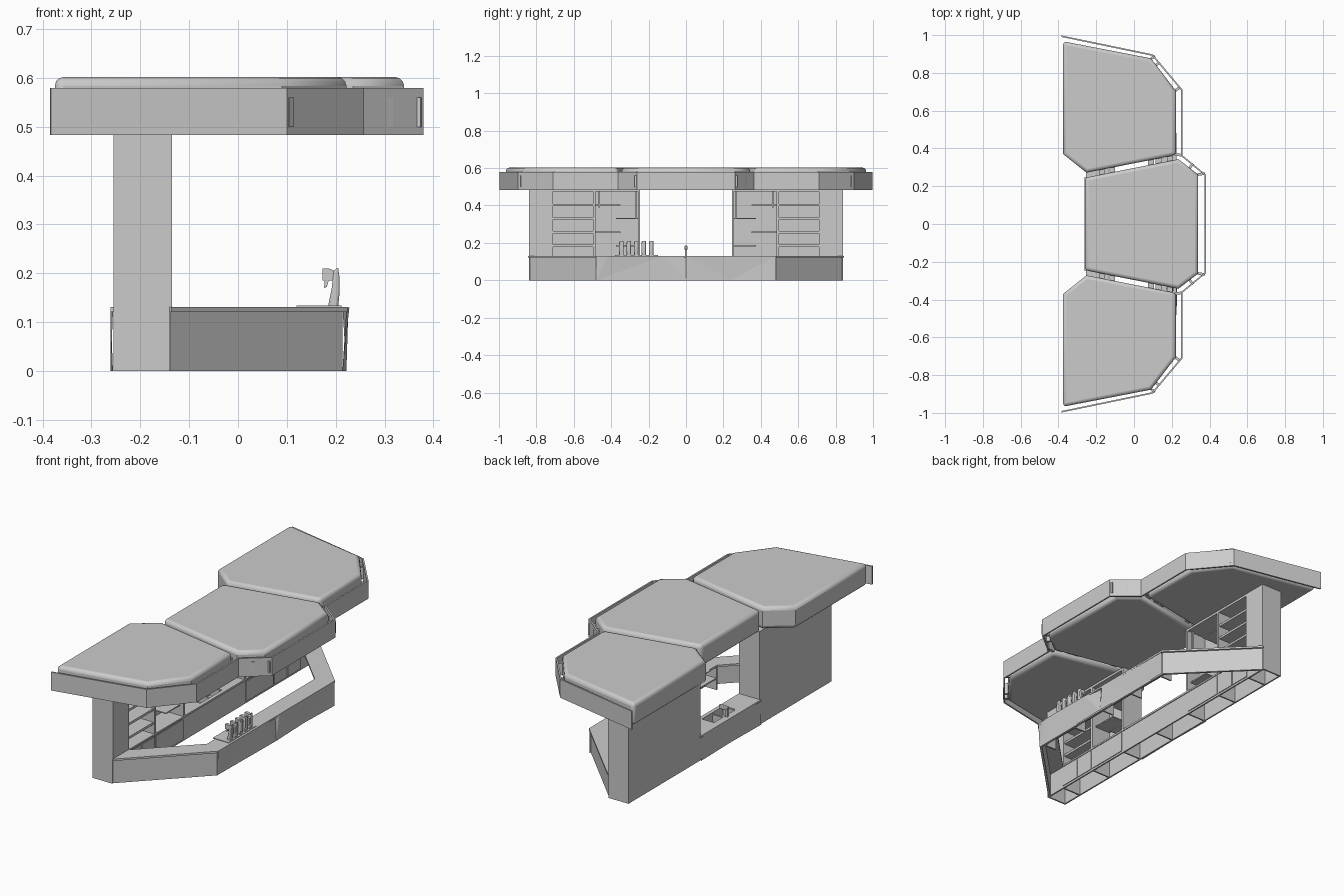
import bpy, bmesh
from mathutils import Vector

if "Cube" in bpy.data.objects:
    bpy.data.objects.remove(bpy.data.objects["Cube"])


def make(name, verts, faces, bevel=0.0, segs=3):
    me = bpy.data.meshes.new(name)
    me.from_pydata(verts, [], faces)
    bm = bmesh.new()
    bm.from_mesh(me)
    bmesh.ops.recalc_face_normals(bm, faces=bm.faces)
    bm.to_mesh(me)
    bm.free()
    ob = bpy.data.objects.new(name, me)
    bpy.context.collection.objects.link(ob)
    if bevel:
        m = ob.modifiers.new("bevel", 'BEVEL')
        m.width, m.segments, m.limit_method, m.angle_limit = bevel, segs, 'ANGLE', 1.05
        bpy.context.view_layer.objects.active = ob
        ob.select_set(True)
        bpy.ops.object.shade_smooth_by_angle(angle=0.6)
        ob.select_set(False)
    return ob


def prism(name, pts, lo, hi, axis='z', **kw):
    """Extrude an outline: xy outline along z, or xz outline along y."""
    place = (lambda p, h: (p[0], p[1], h)) if axis == 'z' else (lambda p, h: (p[0], h, p[1]))
    n = len(pts)
    faces = [list(range(n)), list(range(n, 2 * n))]
    faces += [(i, (i + 1) % n, n + (i + 1) % n, n + i) for i in range(n)]
    return make(name, [place(p, h) for h in (lo, hi) for p in pts], faces, **kw)


def box(name, x0, x1, y0, y1, z0, z1, **kw):
    y0, y1 = sorted((y0, y1))
    return prism(name, [(x0, y0), (x1, y0), (x1, y1), (x0, y1)], z0, z1, **kw)


def offset(path, d):
    """Mitred offset of an open path, to the right of its direction."""
    ps = [Vector(p) for p in path]
    ns = [Vector((b.y - a.y, a.x - b.x)).normalized() for a, b in zip(ps, ps[1:])]
    out = []
    for i, p in enumerate(ps):
        a, b = ns[max(i - 1, 0)], ns[min(i, len(ns) - 1)]
        out.append(p + (a + b) * (d / (1 + a.dot(b))))
    return out


def strip(name, path, near, far, z0, z1):
    """Wall or slab between two offsets of a path, as one closed quad run."""
    a, b = offset(path, near), offset(path, far)
    n = len(a)
    vs = [(p.x, p.y, z) for z in (z0, z1) for row in (a, b) for p in row]
    fs = [(0, n, 3 * n, 2 * n), (n - 1, 2 * n - 1, 4 * n - 1, 3 * n - 1)]
    for i in range(n - 1):
        j = i + 1
        fs += [(i, j, n + j, n + i), (2*n + i, 2*n + j, 3*n + j, 3*n + i),
               (i, j, 2*n + j, 2*n + i), (n + i, n + j, 3*n + j, 3*n + i)]
    return make(name, vs, fs)


def mirrored(half):
    return [(x, -y) for x, y in half] + [(x, y) for x, y in reversed(half)]


# Roof panels
side = [(-.375, .967), (.09, .877), (.222, .705), (.222, .365), (-.252, .272), (-.375, .37)]
for s, tag in ((1, "right"), (-1, "left")):
    prism("roof_panel_" + tag, [(x, y * s) for x, y in side], .487, .602, bevel=.018)
prism("roof_panel_middle", mirrored([(-.26, .245), (.235, .343), (.34, .262)]), .487, .602, bevel=.018)

# Fascia band around the front, with standoffs to the panels
fascia = mirrored([(-.383, .998), (.10, .898), (.258, .71), (.258, .363), (.38, .262)])
strip("roof_fascia", fascia, 0, -.008, .483, .579)


def bar(name, a, b, w, z0, z1):
    strip(name, [a, b], -w / 2, w / 2, z0, z1)


for s in (1, -1):
    for a, b in (((.085, .87), (.11, .89)), ((.21, .70), (.245, .724)), ((.115, .84), (.135, .855)),
                 ((.215, .37), (.252, .364)), ((.29, .29), (.312, .32)), ((.33, .26), (.375, .268))):
        bar("fascia_standoff", (a[0], a[1] * s), (b[0], b[1] * s), .014, .50, .56)
    # Beams bridging the gaps between panels
    for x in (-.17, -.115, .09, .13, .19):
        y = .257 + (x + .26) * .19
        box("roof_beam", x - .015, x + .015, (y - .03) * s, (y + .05) * s, .51, .56)

# Front bar: outer wall, worktop and inner shelf
bar_path = mirrored([(-.14, .84), (.218, .48)])
strip("bar_wall", bar_path, -.004, -.016, 0, .122)
strip("bar_top", bar_path, .006, -.085, .121, .131)
bar_front = [(.218, -.45), (.218, .45)]
strip("bar_shelf", bar_front, -.016, -.08, .055, .062)
for y in (-.45, -.22, 0, .22, .45):
    box("bar_divider", .135, .205, y - .004, y + .004, .0, .122)

# Faceted cladding on the front of the bar
top = [(-.48, .222), (-.42, .228), (-.12, .226), (0, .214), (.02, .226), (.48, .222)]
low = [(-.48, .214), (0, .222), (.24, .214), (.48, .222)]
vs = [(x, y, .130) for y, x in top] + [(x, y, 0) for y, x in low]
make("bar_front_facets", vs, [(0, 1, 6), (1, 2, 6), (2, 7, 6), (2, 3, 7), (3, 4, 7),
                              (4, 8, 7), (4, 5, 8), (5, 9, 8)])

# Beer taps on a drip tray
box("drip_tray", .12, .212, -.38, -.15, .13, .134)
column = [(.184, .13), (.205, .13), (.208, .16), (.208, .19), (.205, .213), (.196, .205), (.192, .17)]
for i in range(5):
    y = -.345 + i * .04
    prism("tap_column", column, y - .012, y + .012, axis='y', bevel=.004, segs=2)
    prism("tap_head", [(.173, .185), (.198, .185), (.198, .205), (.186, .21), (.173, .21)],
          y - .008, y + .008, axis='y')
    prism("tap_spout", [(.176, .17), (.182, .172), (.186, .187), (.178, .187)], y - .005, y + .005, axis='y')

# Back base: hollow run of cabinets, open underneath
XB, XF = -.255, -.135
box("base_back", XB, XB + .008, -.84, .84, 0, .122)
box("base_front", XF - .012, XF - .004, -.84, .84, 0, .122)
for y in (-.836, -.72, -.49, -.25, 0, .25, .49, .72, .836):
    box("base_divider", XB + .008, XF - .012, y - .004, y + .004, 0, .122)
for s in (1, -1):
    for a, b in ((.26, .485), (.495, .60), (.605, .715)):
        box("cabinet_door", XF - .005, XF, a * s, b * s, .01, .115)
    box("base_top", XB, XF, .25 * s, .84 * s, .121, .13)
    box("sink_top_end", XB - .006, XF, .09 * s, .25 * s, .121, .131)
    box("sink_side", -.225, -.155, .086 * s, .09 * s, .085, .128)

# Sink in the middle counter, with faucet and faceted back
box("sink_top_back", XB - .006, -.225, -.09, .09, .121, .131)
box("sink_top_front", -.155, XF, -.09, .09, .121, .131)
box("sink_bottom", -.225, -.155, -.09, .09, .08, .085)
box("sink_wall_back", -.229, -.225, -.09, .09, .08, .122)
box("sink_wall_front", -.155, -.151, -.09, .09, .08, .122)
box("faucet_post", -.243, -.233, -.005, .005, .13, .18)
box("faucet_spout", -.245, -.195, -.008, .008, .165, .185, bevel=.003, segs=2)
vs = [(-.256, -.25, .122), (-.261, -.08, .122), (-.261, .12, .122), (-.256, .25, .122),
      (-.261, -.25, 0), (-.256, 0, 0), (-.261, .25, 0)]
make("back_facets", vs, [(0, 1, 4), (1, 5, 4), (1, 2, 5), (2, 6, 5), (2, 3, 6)])

# Shelf towers
for s in (1, -1):
    box("tower_column", XB, XF, .72 * s, .84 * s, .128, .487)
    box("tower_back", XB, XB + .008, .25 * s, .72 * s, .128, .487)
    box("tower_inner_wall", XB, XF, .245 * s, .257 * s, .128, .487)
    box("tower_divider", XB, XF, .484 * s, .498 * s, .128, .487)
    box("tower_outer_frame", XB, XF, .71 * s, .72 * s, .128, .487)
    box("tower_header", XB, XF, .25 * s, .72 * s, .475, .487)
    for z in (.185, .257, .330, .402):
        box("tower_shelf", XB + .008, XF - .006, .498 * s, .71 * s, z - .006, z + .006)
    # Staggered small shelves with hangers
    for i, z in enumerate((.185, .257, .330, .402)):
        a, b = ((.257, .375), (.35, .484))[i % 2]
        box("small_shelf", XB + .008, XF - .02, a * s, b * s, z - .003, z + .003)
    box("shelf_hanger_inner", XF - .03, XF - .022, .262 * s, .27 * s, .327, .476)
    box("shelf_hanger_outer", XF - .03, XF - .022, .46 * s, .468 * s, .39, .476)
